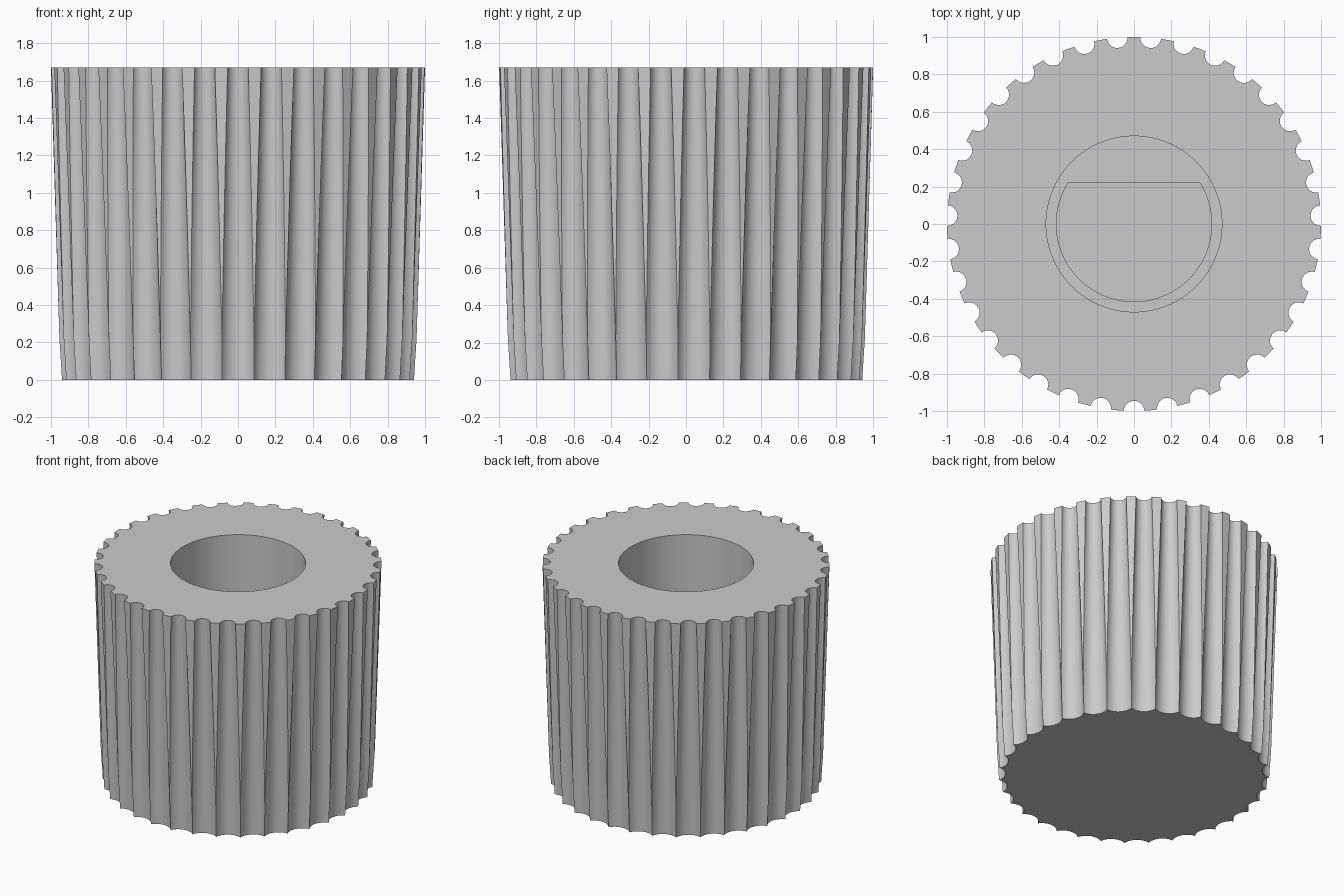
import bpy, bmesh, math
from mathutils import Vector

if "Cube" in bpy.data.objects:
    bpy.data.objects.remove(bpy.data.objects["Cube"])

HEIGHT = 1.67
FLUTES = 35
STEP = 2 * math.pi / FLUTES
ARC = 10                      # segments across one flute
SHELF_Z, FLOOR_Z = 0.85, 0.25
BORE_R, SHAFT_R, FLAT_Y = 0.47, 0.415, 0.22


def fluted_profile(z):
    """Outline of the tapered grip, cut by flutes that widen downwards."""
    body = 0.949 + 0.051 * z / HEIGHT
    g = 0.1047 - 0.0297 * z
    half = math.acos((body**2 + 1 - g * g) / (2 * body))
    edge_r = body
    if half >= STEP / 2:      # neighbouring flutes meet in a sharp ridge
        half = STEP / 2
        edge_r = math.cos(half) - math.sqrt(g * g - math.sin(half)**2)
    # sweep of the flute arc around its own centre at radius 1
    sweep = math.atan2(edge_r * math.sin(half), 1 - edge_r * math.cos(half))
    pts = []
    for i in range(FLUTES):
        mid = -math.pi / 2 + i * STEP
        for k in range(ARC + 1):
            t = -sweep + 2 * sweep * k / ARC
            x, y = 1 - g * math.cos(t), g * math.sin(t)
            c, s = math.cos(mid), math.sin(mid)
            pts.append((x * c - y * s, x * s + y * c, z))
        ridge = mid + STEP / 2
        pts.append((edge_r * math.cos(ridge), edge_r * math.sin(ridge), z))
    return pts


def circle(r, z, n=96):
    return [(r * math.cos(2 * math.pi * i / n), r * math.sin(2 * math.pi * i / n), z)
            for i in range(n)]


def d_shape(z, n=72):
    """Circle with a flat on the back side."""
    a = math.asin(FLAT_Y / SHAFT_R)
    start, end = math.pi - a, 2 * math.pi + a
    return [(SHAFT_R * math.cos(start + (end - start) * i / n),
             SHAFT_R * math.sin(start + (end - start) * i / n), z) for i in range(n + 1)]


bm = bmesh.new()


def ring(points):
    return [bm.verts.new(Vector(p)) for p in points]


def wall(a, b):
    n = len(a)
    for i in range(n):
        j = (i + 1) % n
        bm.faces.new((a[i], a[j], b[j], b[i]))


def annulus(a, b):
    """Flat face between two closed loops."""
    edges = []
    for loop in (a, b):
        for i in range(len(loop)):
            pair = (loop[i], loop[(i + 1) % len(loop)])
            edges.append(bm.edges.get(pair) or bm.edges.new(pair))
    bmesh.ops.triangle_fill(bm, edges=edges, use_beauty=True)


# Fluted outer wall and closed underside
levels = [0, 0.05, 0.1, 0.15, 0.19, 0.22, 0.3, 0.5, 0.8, 1.1, 1.4, HEIGHT]
rings = [ring(fluted_profile(z)) for z in levels]
for lower, upper in zip(rings, rings[1:]):
    wall(lower, upper)
bm.faces.new(rings[0][::-1])

# Top rim, round bore, shelf and D-shaped shaft socket
bore_top, bore_low = ring(circle(BORE_R, HEIGHT)), ring(circle(BORE_R, SHELF_Z))
sock_top, sock_low = ring(d_shape(SHELF_Z)), ring(d_shape(FLOOR_Z))
wall(bore_top, bore_low)
wall(sock_top, sock_low)
annulus(rings[-1], bore_top)
annulus(bore_low, sock_top)
bm.faces.new(sock_low)

bmesh.ops.remove_doubles(bm, verts=bm.verts, dist=1e-4)
bmesh.ops.recalc_face_normals(bm, faces=bm.faces)
mesh = bpy.data.meshes.new("fluted_knob")
bm.to_mesh(mesh)
bm.free()

grey = bpy.data.materials.new("light grey")
grey.diffuse_color = (0.6, 0.6, 0.6, 1)
grey.use_nodes = True
grey.node_tree.nodes["Principled BSDF"].inputs["Base Color"].default_value = grey.diffuse_color
mesh.materials.append(grey)

knob = bpy.data.objects.new("fluted_knob", mesh)
bpy.context.collection.objects.link(knob)
bpy.context.view_layer.objects.active = knob
knob.select_set(True)
bpy.ops.object.shade_smooth_by_angle(angle=math.radians(30))
